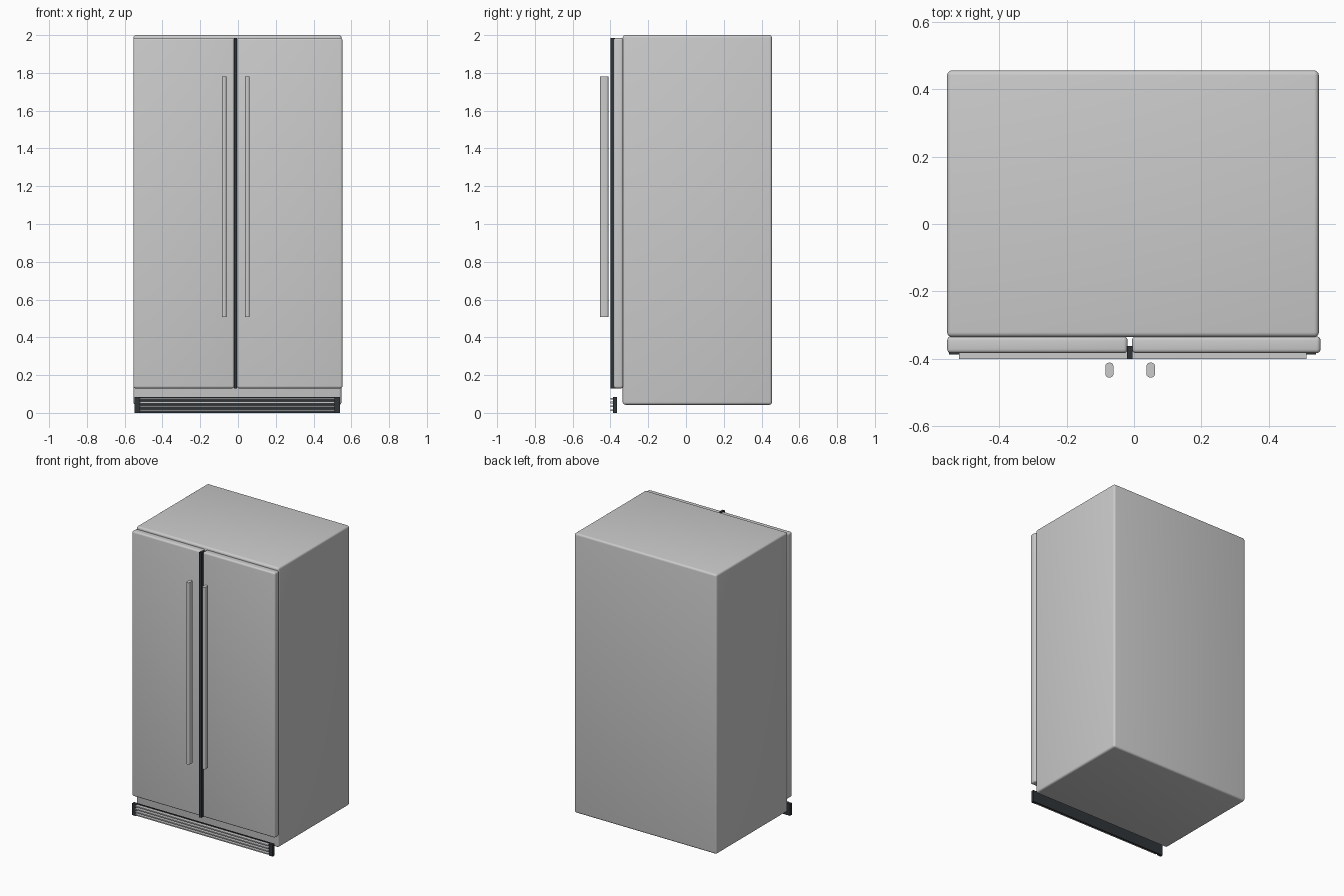
import bpy, bmesh

if "Cube" in bpy.data.objects:
    bpy.data.objects.remove(bpy.data.objects["Cube"])

dark = bpy.data.materials.new("dark_trim")
dark.diffuse_color = (0.03, 0.035, 0.04, 1)
dark.use_nodes = True
dark.node_tree.nodes["Principled BSDF"].inputs["Base Color"].default_value = dark.diffuse_color


def box(name, x, y, z, bevel=0.0, vertical_only=False, mat=None, segments=4):
    """Box from (min, max) ranges, with optional rounded edges."""
    bm = bmesh.new()
    bmesh.ops.create_cube(bm, size=1)
    for v in bm.verts:
        v.co = [r[0] + (c + 0.5) * (r[1] - r[0]) for c, r in zip(v.co, (x, y, z))]
    if bevel:
        edges = [e for e in bm.edges if not vertical_only
                 or abs(e.verts[0].co.z - e.verts[1].co.z) > 0.01]
        bmesh.ops.bevel(bm, geom=edges, offset=bevel, segments=segments,
                        profile=0.5, affect='EDGES', clamp_overlap=True)
    mesh = bpy.data.meshes.new(name)
    bm.to_mesh(mesh)
    bm.free()
    ob = bpy.data.objects.new(name, mesh)
    bpy.context.collection.objects.link(ob)
    if mat:
        mesh.materials.append(mat)
    if bevel:
        bpy.ops.object.select_all(action='DESELECT')
        ob.select_set(True)
        bpy.context.view_layer.objects.active = ob
        bpy.ops.object.shade_smooth_by_angle()
    return ob


# Cabinet
box("cabinet", (-0.554, 0.548), (-0.335, 0.455), (0.043, 2.0), 0.014)

# Doors and their long handles
door_z = (0.13, 1.985)
for side, door_x, handle_x in (("left", (-0.554, -0.019), (-0.085, -0.061)),
                               ("right", (-0.006, 0.553), (0.037, 0.062))):
    box(side + "_door", door_x, (-0.383, -0.333), door_z, 0.012)
    box(side + "_handle", handle_x, (-0.455, -0.411), (0.507, 1.78), 0.0105,
        vertical_only=True)

# Dark strip between the doors
box("centre_strip", (-0.021, -0.004), (-0.399, -0.362), door_z, mat=dark)

# Toe grille: back panel, end posts and slats
box("grille_back", (-0.52, 0.512), (-0.376, -0.366), (0.0, 0.083), mat=dark)
for side, post_x in (("left", (-0.549, -0.518)), ("right", (0.51, 0.54))):
    box(side + "_grille_post", post_x, (-0.387, -0.366), (0.0, 0.083), mat=dark)
for i in range(4):
    z = 0.011 + i * 0.02
    box(f"grille_slat_{i + 1}", (-0.519, 0.511), (-0.4, -0.375), (z, z + 0.008))
